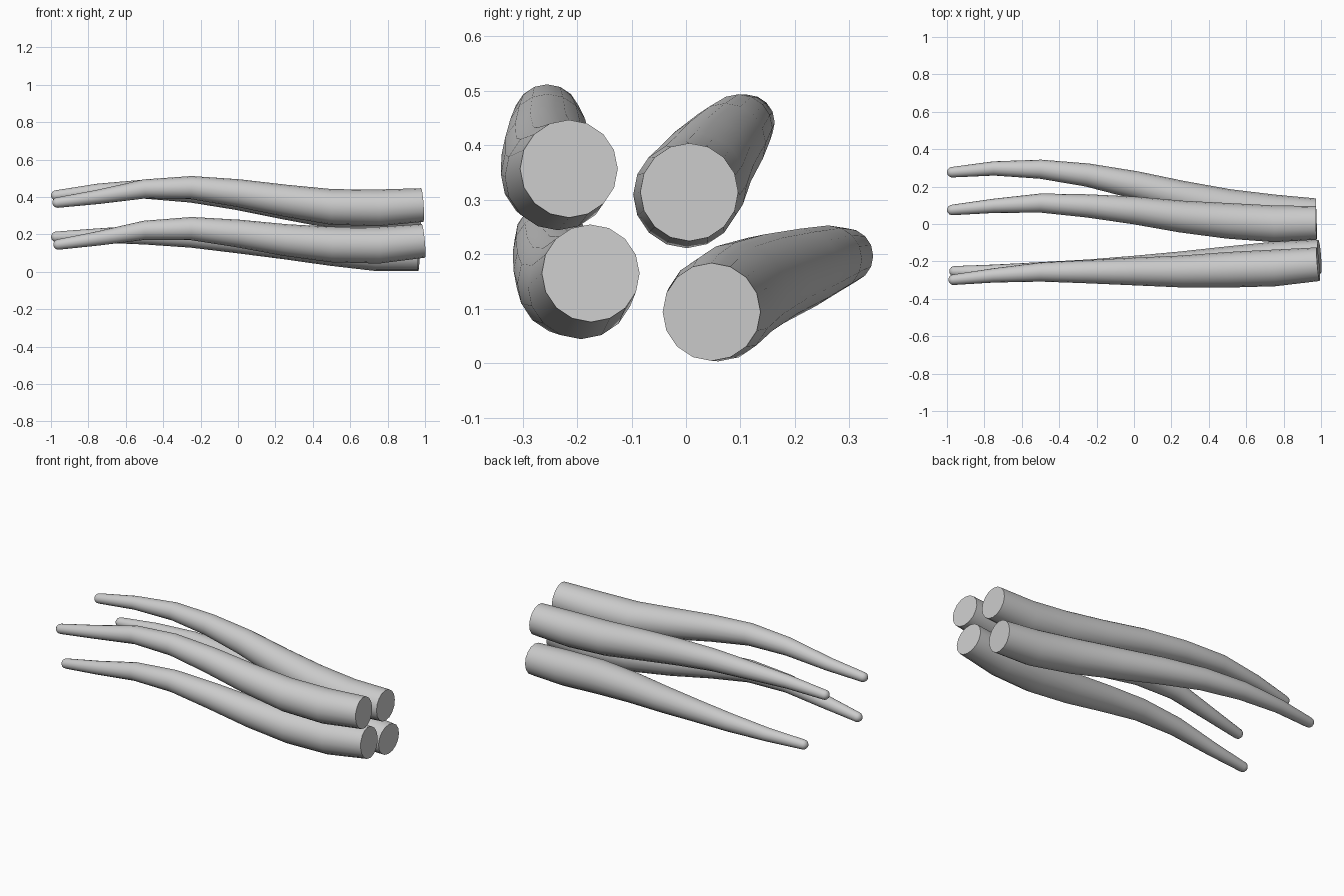
import bpy, bmesh, math
from mathutils import Vector

if "Cube" in bpy.data.objects:
    bpy.data.objects.remove(bpy.data.objects["Cube"])

SIDES = 16
XS = [-0.75, -0.5, -0.25, 0.0, 0.25, 0.5, 0.75]          # ring stations along the length
RADII = [0.028, 0.038, 0.051, 0.062, 0.074, 0.085, 0.095, 0.098, 0.09]

# name: (tip x, root x, centre y per ring, centre z per ring)
TENTACLES = {
    "tentacle_upper_front": (-0.965, 0.985,
        [-.298, -.275, -.257, -.255, -.254, -.254, -.245, -.235, -.215],
        [.370, .400, .443, .450, .421, .381, .347, .342, .357]),
    "tentacle_upper_back": (-0.972, 0.975,
        [.075, .097, .112, .097, .073, .040, .017, .001, .006],
        [.408, .433, .442, .432, .404, .365, .328, .309, .314]),
    "tentacle_lower_front": (-0.960, 0.992,
        [-.253, -.255, -.255, -.252, -.244, -.232, -.215, -.193, -.175],
        [.146, .178, .222, .231, .205, .170, .146, .142, .165]),
    "tentacle_lower_back": (-0.972, 0.967,
        [.277, .297, .293, .262, .210, .147, .092, .059, .047],
        [.187, .194, .197, .191, .173, .152, .127, .101, .094]),
}


def ring(bm, centre, axis, radius):
    side = Vector((0, 0, 1)).cross(axis).normalized()
    up = axis.cross(side)
    return [bm.verts.new(centre + radius * (math.cos(a) * side + math.sin(a) * up))
            for a in (2 * math.pi * i / SIDES for i in range(SIDES))]


def tentacle(name, tip_x, root_x, ys, zs):
    pts = [Vector(p) for p in zip([tip_x] + XS + [root_x], ys, zs)]
    n = len(pts)
    bm = bmesh.new()
    rings = []
    # rounded tip
    axis = (pts[1] - pts[0]).normalized()
    r = RADII[0]
    pole = bm.verts.new(pts[0] - axis * r)
    for deg in (65, 40, 20):
        a = math.radians(deg)
        rings.append(ring(bm, pts[0] - axis * r * math.sin(a), axis, r * math.cos(a)))
    # tapered body
    for i, p in enumerate(pts):
        axis = (pts[min(i + 1, n - 1)] - pts[max(i - 1, 0)]).normalized()
        rings.append(ring(bm, p, axis, RADII[i]))
    for a, b in zip(rings, rings[1:]):
        for i in range(SIDES):
            j = (i + 1) % SIDES
            bm.faces.new((a[i], a[j], b[j], b[i]))
    for i in range(SIDES):
        bm.faces.new((pole, rings[0][(i + 1) % SIDES], rings[0][i]))
    # flat root cap
    bm.faces.new(rings[-1])
    bmesh.ops.recalc_face_normals(bm, faces=bm.faces)
    mesh = bpy.data.meshes.new(name)
    bm.to_mesh(mesh)
    bm.free()
    obj = bpy.data.objects.new(name, mesh)
    bpy.context.collection.objects.link(obj)
    return obj


for name, data in TENTACLES.items():
    obj = tentacle(name, *data)
    bpy.context.view_layer.objects.active = obj
    obj.select_set(True)
bpy.ops.object.shade_smooth_by_angle(angle=math.radians(45))
